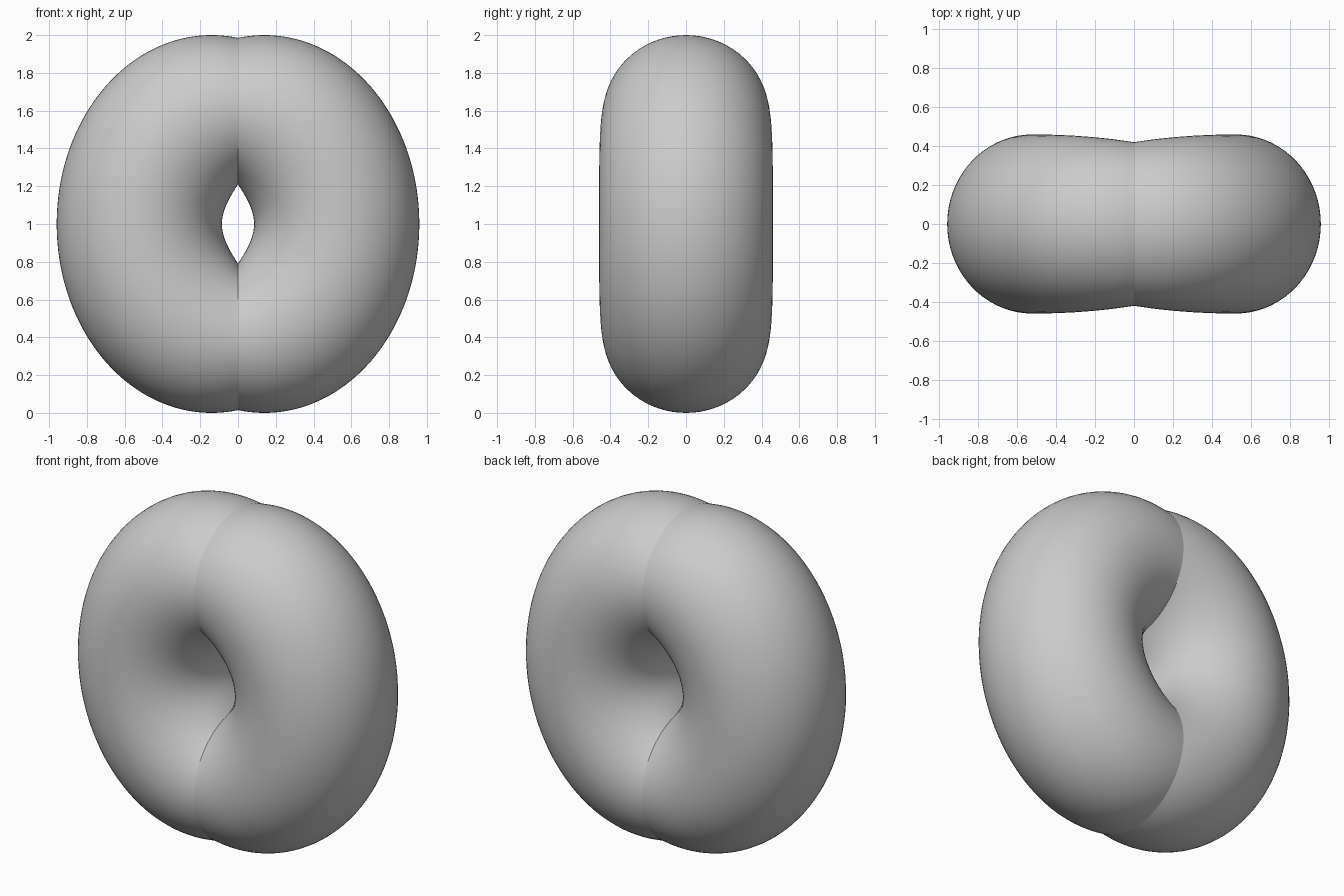
import bpy, bmesh
from math import sin, cos, pi, asin, radians

if "Cube" in bpy.data.objects:
    bpy.data.objects.remove(bpy.data.objects["Cube"])

STEPS, SIDES = 96, 72
U0 = -asin(0.14 / 0.82)          # outer ellipse starts on the x = 0 seam


def section(t):
    """Outer point, inner point and half depth of the tube at sweep t (0 top, 1 bottom)."""
    u = U0 + (pi - 2 * U0) * t
    outer = (0.14 + 0.82 * sin(u), cos(u))
    inner = (0.085 * sin(pi * t), 0.21 * (1 - 2 * t))
    depth = 0.42 + 0.04 * (1 - (1 - sin(pi * t)) ** 2)
    return outer, inner, depth


# Right half of the ring: a C-shaped tube swept from top seam to bottom seam
bm = bmesh.new()
rings = []
for i in range(STEPS + 1):
    (ox, oz), (ix, iz), d = section(i / STEPS)
    ring = []
    for j in range(SIDES):
        a = 2 * pi * j / SIDES
        k = (1 + cos(a)) / 2
        x = 0 if i in (0, STEPS) else ix + (ox - ix) * k
        ring.append(bm.verts.new((x, d * sin(a), 1 + iz + (oz - iz) * k)))
    rings.append(ring)
for r0, r1 in zip(rings, rings[1:]):
    for j in range(SIDES):
        n = (j + 1) % SIDES
        bm.faces.new((r0[j], r0[n], r1[n], r1[j]))
bmesh.ops.recalc_face_normals(bm, faces=bm.faces)

# Mirror to the left half, welding along the seam
geom = bm.verts[:] + bm.edges[:] + bm.faces[:]
bmesh.ops.mirror(bm, geom=geom, axis='X', merge_dist=0.0001)
bmesh.ops.remove_doubles(bm, verts=bm.verts, dist=0.0001)
bmesh.ops.recalc_face_normals(bm, faces=bm.faces)

mesh = bpy.data.meshes.new("pinched_ring")
bm.to_mesh(mesh)
bm.free()
ring_obj = bpy.data.objects.new("pinched_ring", mesh)
bpy.context.collection.objects.link(ring_obj)
bpy.context.view_layer.objects.active = ring_obj
ring_obj.select_set(True)
bpy.ops.object.shade_smooth_by_angle(angle=radians(12))
